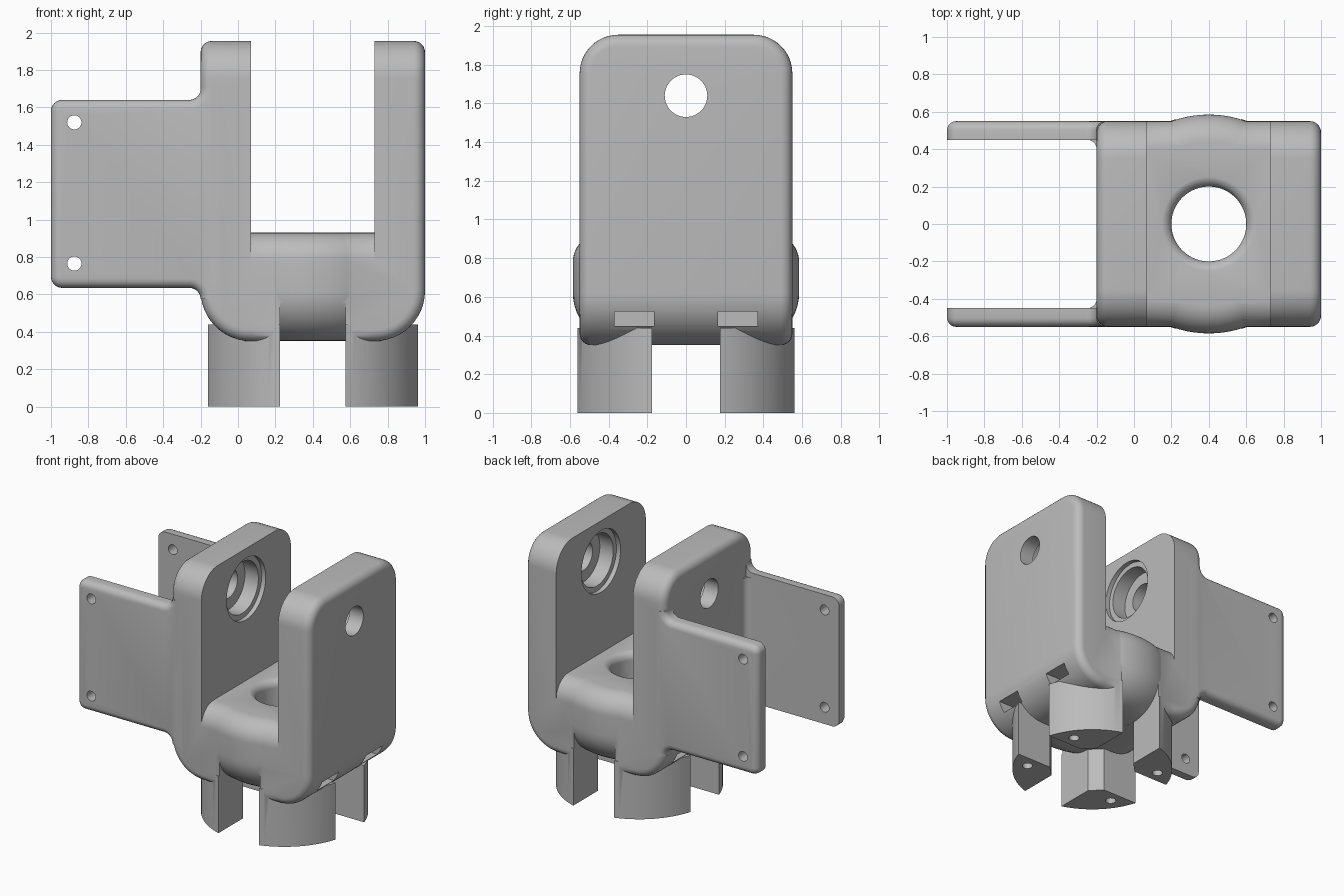
import bpy, bmesh
from math import sin, cos, pi, sqrt, acos, asin
from mathutils import Vector, Matrix

cube = bpy.data.objects.get("Cube")
if cube:
    bpy.data.objects.remove(cube, do_unlink=True)

grey = bpy.data.materials.new("plain_grey")
grey.use_nodes = True
grey.diffuse_color = (0.5, 0.5, 0.5, 1)
grey.node_tree.nodes["Principled BSDF"].inputs["Base Color"].default_value = (0.5, 0.5, 0.5, 1)

CX = 0.4              # centre line of the fork
HALF, TOP, BOTTOM, FLOOR = 0.55, 1.955, 0.35, 0.93


def rounded(corners, n=10):
    """Profile with right-angled corners (u, v, radius) turned into arcs."""
    pts = []
    for i, (u, v, r) in enumerate(corners):
        p = Vector((u, v))
        a = (Vector(corners[i - 1][:2]) - p).normalized() * r
        b = (Vector(corners[(i + 1) % len(corners)][:2]) - p).normalized() * r
        for k in range(n + 1 if r else 1):
            t = k / n * pi / 2
            q = p + a * (1 - sin(t)) + b * (1 - cos(t))
            if not pts or (q - pts[-1]).length > 1e-4:
                pts.append(q)
    return pts


def finish(bm, name):
    bmesh.ops.recalc_face_normals(bm, faces=bm.faces)
    mesh = bpy.data.meshes.new(name)
    bm.to_mesh(mesh)
    bm.free()
    mesh.materials.append(grey)
    ob = bpy.data.objects.new(name, mesh)
    bpy.context.collection.objects.link(ob)
    return ob


def prism_bm(pts, axis, lo, hi):
    """Extrude a profile along the given axis."""
    place = {"x": lambda u, v: (lo, u, v),
             "y": lambda u, v: (u, lo, v),
             "z": lambda u, v: (u, v, lo)}[axis]
    step = Vector([(hi - lo) * (c == axis) for c in "xyz"])
    bm = bmesh.new()
    face = bm.faces.new([bm.verts.new(place(*p)) for p in pts])
    new = bmesh.ops.extrude_face_region(bm, geom=[face])["geom"]
    bmesh.ops.translate(bm, vec=step, verts=[g for g in new if isinstance(g, bmesh.types.BMVert)])
    bmesh.ops.recalc_face_normals(bm, faces=bm.faces)
    return bm


def prism(name, pts, axis, lo, hi):
    return finish(prism_bm(pts, axis, lo, hi), name)


def box(name, x, y, z):
    pts = [(x[0], y[0]), (x[1], y[0]), (x[1], y[1]), (x[0], y[1])]
    return prism(name, pts, "z", *z)


def rod(name, u, v, r, axis, lo, hi, n=48):
    pts = [(u + r * cos(2 * pi * k / n), v + r * sin(2 * pi * k / n)) for k in range(n)]
    return prism(name, pts, axis, lo, hi)


def lathe(name, pts, steps=96):
    """Revolve a profile about the vertical centre line."""
    bm = bmesh.new()
    vs = [bm.verts.new((r, 0, z)) for r, z in pts]
    es = [bm.edges.new(e) for e in zip(vs, vs[1:])]
    bmesh.ops.spin(bm, geom=vs + es, cent=(0, 0, 0), axis=(0, 0, 1),
                   angle=2 * pi, steps=steps, use_duplicate=False)
    bmesh.ops.remove_doubles(bm, verts=bm.verts, dist=1e-4)
    bmesh.ops.translate(bm, vec=(CX, 0, 0), verts=bm.verts)
    return finish(bm, name)


def combine(target, tool, operation):
    mod = target.modifiers.new("combine", "BOOLEAN")
    mod.operation, mod.solver, mod.object = operation, "EXACT", tool
    bpy.context.view_layer.objects.active = target
    bpy.ops.object.modifier_apply(modifier=mod.name)
    bpy.data.objects.remove(tool, do_unlink=True)


# Fork block: round lower corners, round arm tops, softened outer edges
bm = prism_bm(rounded([(-0.2, BOTTOM, 0.27), (1, BOTTOM, 0.27), (1, TOP, 0), (-0.2, TOP, 0)], 12),
              "y", -HALF, HALF)
tops = [e for e in bm.edges if all(v.co.z > TOP - 0.01 for v in e.verts)
        and abs(e.verts[0].co.y - e.verts[1].co.y) < 0.01]
bmesh.ops.bevel(bm, geom=tops, offset=0.2, segments=12, profile=0.5, affect="EDGES")
sharp = [e for e in bm.edges if e.calc_face_angle(0) > 0.7]
bmesh.ops.bevel(bm, geom=sharp, offset=0.06, segments=6, profile=0.5,
                affect="EDGES", clamp_overlap=False)
body = finish(bm, "fork_bracket")

# Gap between the arms, leaving a floor with rounded front and back edges
shoulder = FLOOR - 0.15
arc = [(HALF - 0.15 + 0.15 * sin(k / 10 * pi / 2), shoulder + 0.15 * cos(k / 10 * pi / 2))
       for k in range(11)]
gap = [(1, 3), (-1, 3), (-1, shoulder)] + [(-y, z) for y, z in reversed(arc)] + arc + [(1, shoulder)]
combine(body, prism("gap_cutter", gap, "x", 0.07, 0.73), "DIFFERENCE")

# Recesses between the legs, front and back
for s in (-1, 1):
    y = sorted((s * 0.2, s * 0.8))
    combine(body, box("recess_cutter", (CX - 0.175, CX + 0.175), y, (0.2, 0.62)), "DIFFERENCE")

# Round hub bulging through the front and back
hub = lathe("hub", rounded([(0, 0.351, 0), (0.585, 0.351, 0.27), (0.585, 0.929, 0.15), (0, 0.929, 0)], 12))
combine(body, hub, "UNION")

# Four legs: cylinder quadrants with a chamfered inner corner
R, S, C = 0.588, 0.175, 0.085
a0, a1 = asin(S / R), acos(S / R)
quadrant = [(S, S + C), (S + C, S)]
quadrant += [(R * cos(a0 + (a1 - a0) * k / 16), R * sin(a0 + (a1 - a0) * k / 16)) for k in range(17)]
for sx in (-1, 1):
    for sy in (-1, 1):
        pts = [(CX + sx * x, sy * y) for x, y in quadrant]
        combine(body, prism("leg", pts, "z", 0, 0.44), "UNION")

# Side plates, flush with the front and back of the fork
plate = rounded([(-1, 0.635, 0.06), (-0.2, 0.635, 0.06), (-0.2, 0.575, 0), (-0.1, 0.575, 0),
                 (-0.1, 1.7, 0), (-0.2, 1.7, 0), (-0.2, 1.64, 0.06), (-1, 1.64, 0.06)], 8)
fillet = rounded([(-0.25, 0.46, 0), (-0.25, 0.45, 0), (-0.2, 0.45, 0.05), (-0.2, 0.4, 0),
                  (-0.18, 0.4, 0), (-0.18, 0.46, 0)], 6)
for s in (-1, 1):
    bm = prism_bm(plate, "y", s * 0.45, s * HALF)
    rim = [e for e in bm.edges if all(abs(v.co.y) > HALF - 0.01 and v.co.x < -0.15 for v in e.verts)]
    bmesh.ops.bevel(bm, geom=rim, offset=0.05, segments=5, profile=0.5,
                    affect="EDGES", clamp_overlap=False)
    combine(body, finish(bm, "side_plate"), "UNION")
    combine(body, prism("plate_fillet", [(x, s * y) for x, y in fillet], "z", 0.67, 1.6), "UNION")

# Central bore with a rounded mouth
bore = rounded([(0, 0.2, 0), (0.2, 0.2, 0), (0.2, 0.931, 0.06), (0.265, 0.931, 0),
                (0.265, 1.2, 0), (0, 1.2, 0)])
combine(body, lathe("bore_cutter", bore), "DIFFERENCE")

# Stepped pivot holes in the arms
for r, reach in ((0.11, 0.9), (0.2, 0.48), (0.24, 0.365)):
    combine(body, rod("pivot_cutter", 0, 1.64, r, "x", CX - reach, CX + reach), "DIFFERENCE")

# Screw holes through the plates
for z in (0.765, 1.52):
    combine(body, rod("screw_cutter", -0.875, z, 0.038, "y", -0.8, 0.8, 24), "DIFFERENCE")

# Bolt holes up the legs and the nut slots above them
for sx in (-1, 1):
    for sy in (-1, 1):
        combine(body, rod("bolt_cutter", CX + sx * 0.4, sy * 0.267, 0.038, "z", -0.1, 0.5, 24), "DIFFERENCE")
        x = sorted((CX + sx * 0.3, CX + sx * 0.8))
        y = sorted((sy * 0.165, sy * 0.37))
        combine(body, box("nut_cutter", x, y, (0.448, 0.525)), "DIFFERENCE")

bpy.ops.object.select_all(action="DESELECT")
body.select_set(True)
bpy.context.view_layer.objects.active = body
bpy.ops.object.shade_smooth_by_angle(angle=0.6)
